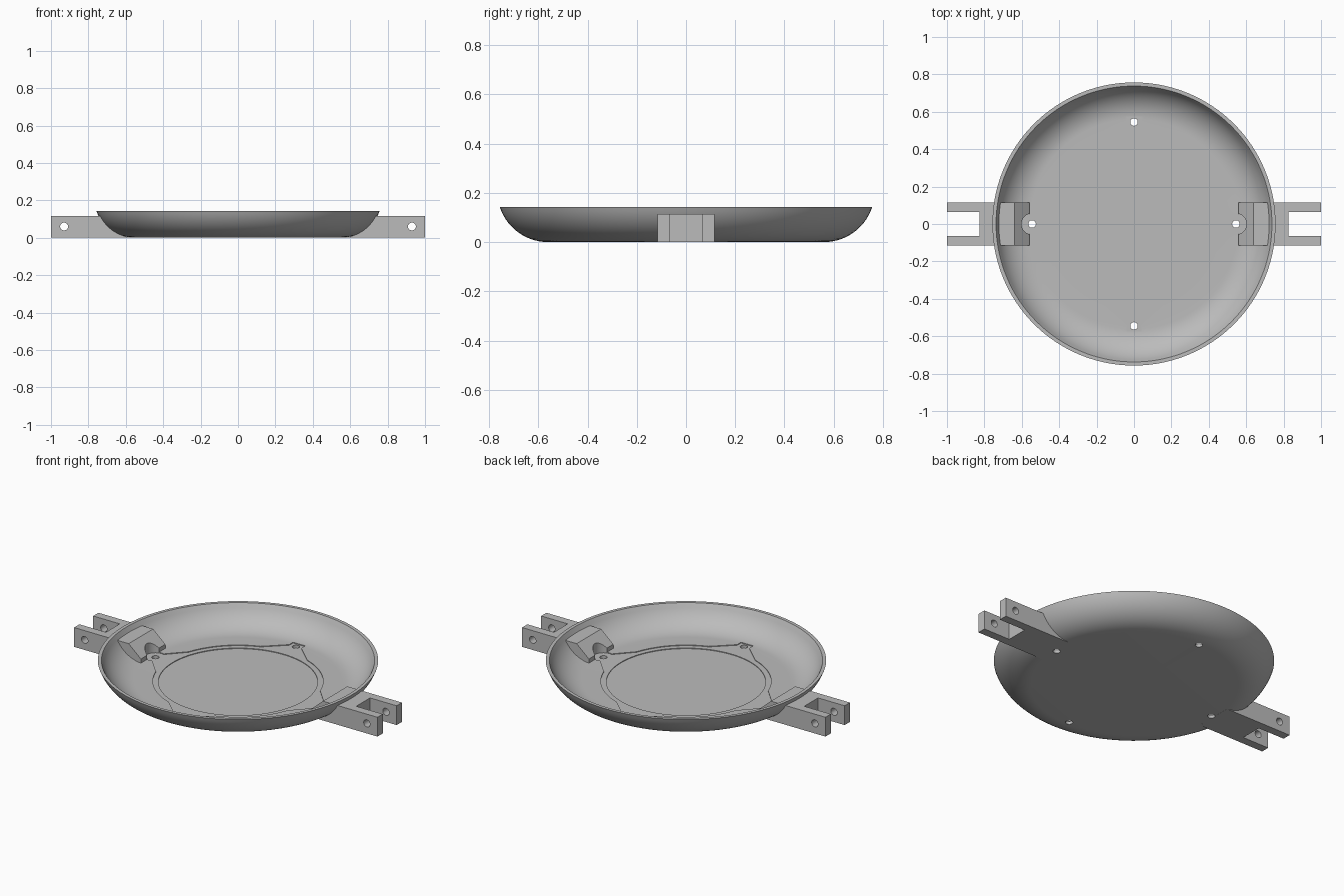
import bpy, bmesh
from math import sin, cos, pi, radians

if "Cube" in bpy.data.objects:
    bpy.data.objects.remove(bpy.data.objects["Cube"])

grey = bpy.data.materials.new("plain_grey")
grey.use_nodes = True
colour = (0.5, 0.5, 0.5, 1)
grey.diffuse_color = colour
grey.node_tree.nodes["Principled BSDF"].inputs["Base Color"].default_value = colour


def make(name, bm):
    bmesh.ops.recalc_face_normals(bm, faces=bm.faces)
    mesh = bpy.data.meshes.new(name)
    bm.to_mesh(mesh)
    bm.free()
    mesh.materials.append(grey)
    obj = bpy.data.objects.new(name, mesh)
    bpy.context.collection.objects.link(obj)
    return obj


def prism(name, points, depth):
    """Extrude a closed outline of 3D points along a vector."""
    bm = bmesh.new()
    face = bm.faces.new([bm.verts.new(p) for p in points])
    new = bmesh.ops.extrude_face_region(bm, geom=[face])["geom"]
    bmesh.ops.translate(bm, vec=depth, verts=[v for v in new if isinstance(v, bmesh.types.BMVert)])
    return make(name, bm)


def circle(x, y, r, z, n=32):
    return [(x + r * cos(2 * pi * i / n), y + r * sin(2 * pi * i / n), z) for i in range(n)]


def combine(target, tool, operation):
    mod = target.modifiers.new(tool.name, 'BOOLEAN')
    mod.operation, mod.solver, mod.object = operation, 'EXACT', tool
    bpy.context.view_layer.objects.active = target
    bpy.ops.object.modifier_apply(modifier=mod.name)
    bpy.data.objects.remove(tool)


# Round dish: flat floor with a curved wall, revolved
FLAT, BEND, WALL, STEPS, SIDES = 0.56, 0.207, 0.02, 14, 128


def arc(radius, end):
    return [(FLAT + radius * sin(end * i / STEPS), BEND - radius * cos(end * i / STEPS))
            for i in range(STEPS + 1)]


outer = arc(BEND, radians(72))
inner = arc(BEND - WALL, radians(71.7))
inner[-1] = (inner[-1][0], outer[-1][1])
profile = [(0, 0)] + outer + inner[::-1] + [(0, WALL)]
bm = bmesh.new()
verts = [bm.verts.new((r, 0, z)) for r, z in profile]
edges = [bm.edges.new(pair) for pair in zip(verts, verts[1:])]
bmesh.ops.spin(bm, geom=verts + edges, axis=(0, 0, 1), cent=(0, 0, 0), angle=2 * pi, steps=SIDES)
bmesh.ops.remove_doubles(bm, verts=bm.verts, dist=1e-5)
dish = make("dish", bm)

# Shallow seat in the floor: ring, four tapered tabs and a deeper disc
combine(dish, prism("seat_ring", circle(0, 0, 0.46, WALL - 0.004, SIDES), (0, 0, 0.05)), 'DIFFERENCE')
for k in range(4):
    c, s = cos(k * pi / 2), sin(k * pi / 2)
    tab = [(0.40, -0.19), (0.54, -0.04), (0.575, -0.04), (0.575, 0.04), (0.54, 0.04), (0.40, 0.19)]
    outline = [(x * c - y * s, x * s + y * c, WALL - 0.004) for x, y in tab]
    combine(dish, prism("seat_tab", outline, (0, 0, 0.05)), 'DIFFERENCE')
combine(dish, prism("seat_disc", circle(0, 0, 0.43, WALL - 0.008, SIDES), (0, 0, 0.05)), 'DIFFERENCE')

# Forked arms through the wall, sloped on the inside
for side in (1, -1):
    shape = [(0.56, 0), (1, 0), (1, 0.115), (0.64, 0.115), (0.56, 0.045)]
    arm = prism("arm", [(side * x, -0.115, z) for x, z in shape], (0, 0.23, 0))
    slot = [(side * x, y, -0.1) for x, y in ((0.825, -0.065), (1.1, -0.065), (1.1, 0.065), (0.825, 0.065))]
    combine(arm, prism("fork_slot", slot, (0, 0, 0.4)), 'DIFFERENCE')
    pin = [(side * 0.93 + x, -0.3, 0.06 + y) for x, y, _ in circle(0, 0, 0.021, 0)]
    combine(arm, prism("pin_hole", pin, (0, 0.6, 0)), 'DIFFERENCE')
    combine(dish, arm, 'UNION')
    notch = circle(side * 0.545, 0, 0.057, WALL - 0.004)
    combine(dish, prism("screw_notch", notch, (0, 0, 0.2)), 'DIFFERENCE')

# Screw holes through the floor
for x, y in ((0.545, 0), (-0.545, 0), (0, 0.545), (0, -0.545)):
    combine(dish, prism("screw_hole", circle(x, y, 0.02, -0.1), (0, 0, 0.3)), 'DIFFERENCE')

dish.name = "dish_with_forked_arms"
bpy.ops.object.select_all(action='DESELECT')
dish.select_set(True)
bpy.context.view_layer.objects.active = dish
bpy.ops.object.shade_smooth_by_angle(angle=radians(25))
